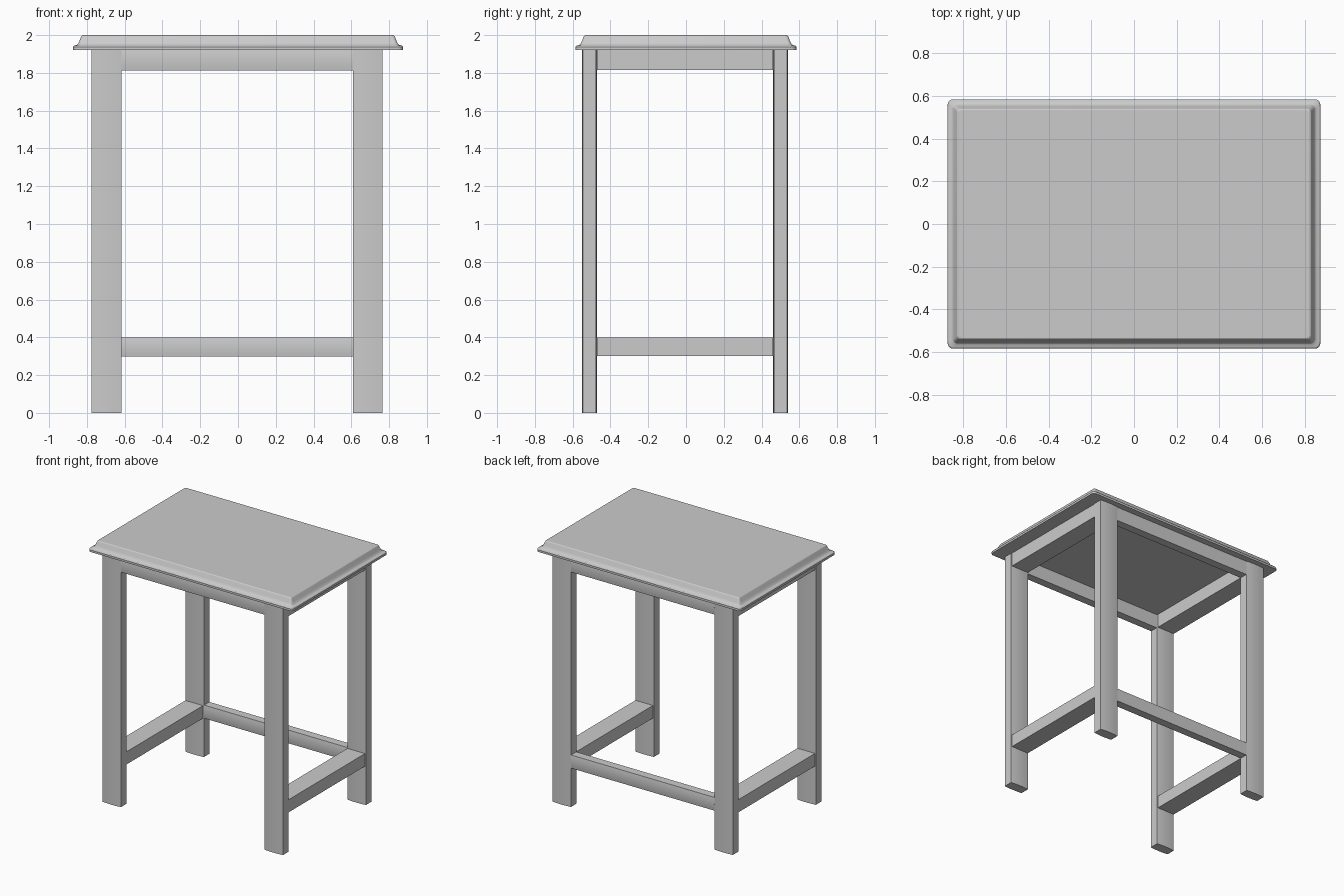
import bpy, bmesh, math
from mathutils import Vector

if "Cube" in bpy.data.objects:
    bpy.data.objects.remove(bpy.data.objects["Cube"])

CX, CY = -0.005, -0.005            # frame sits a hair off the top's centre
LX, LY = 0.692, 0.506              # leg centre offsets
LW, LD = 0.158, 0.080              # leg width (x) and depth (y)


def finish(name, bm):
    bmesh.ops.recalc_face_normals(bm, faces=bm.faces)
    me = bpy.data.meshes.new(name)
    bm.to_mesh(me)
    bm.free()
    ob = bpy.data.objects.new(name, me)
    bpy.context.collection.objects.link(ob)
    bpy.context.view_layer.objects.active = ob
    ob.select_set(True)
    bpy.ops.object.shade_smooth_by_angle(angle=math.radians(25))
    ob.select_set(False)
    return ob


def prism(name, outline, offset):
    """Extrude a closed outline of points along an offset."""
    bm = bmesh.new()
    face = bm.faces.new([bm.verts.new(p) for p in outline])
    new = bmesh.ops.extrude_face_region(bm, geom=[face])["geom"]
    bmesh.ops.translate(bm, verts=[v for v in new if isinstance(v, bmesh.types.BMVert)],
                        vec=Vector(offset))
    # keep the starting cap so the part is closed
    if not face.is_valid:
        bmesh.ops.holes_fill(bm, edges=bm.edges)
    return finish(name, bm)


def crowned(width, depth, crown=0.005, n=6):
    """Cross-section with gently bowed front and back faces."""
    side = []
    for i in range(n + 1):
        t = -1 + 2 * i / n
        side.append((t * width / 2, depth / 2 - crown * t * t))
    return side + [(-a, -b) for a, b in side]


# legs
for sx, xn in ((-1, "left"), (1, "right")):
    for sy, yn in ((-1, "front"), (1, "back")):
        prism(f"{yn}_{xn}_leg",
              [(CX + sx * LX + a, CY + sy * LY + b, 0) for a, b in crowned(LW, LD)],
              (0, 0, 1.925))


# long rails run along x between the legs
def long_rail(name, sy, z0, z1):
    x0 = LX - LW / 2
    prism(name, [(CX - x0, CY + sy * LY + b, (z0 + z1) / 2 + a)
                 for a, b in crowned(z1 - z0, LD - 0.006)], (2 * x0, 0, 0))


# side rails run along y between the legs
def side_rail(name, sx, z0, z1):
    y0, x, w = LY - LD / 2, CX + sx * LX, LW / 2 - 0.004
    prism(name, [(x - w, CY - y0, z0), (x + w, CY - y0, z0),
                 (x + w, CY - y0, z1), (x - w, CY - y0, z1)], (0, 2 * y0, 0))


long_rail("front_apron", -1, 1.812, 1.922)
long_rail("back_apron", 1, 1.812, 1.922)
long_rail("back_stretcher", 1, 0.298, 0.40)
for sx, xn in ((-1, "left"), (1, "right")):
    side_rail(f"{xn}_apron", sx, 1.815, 1.922)
    side_rail(f"{xn}_stretcher", sx, 0.30, 0.398)


# moulded table top: rounded rectangle rings stacked along an edge profile
def ring(bm, inset, z, n=5):
    hx, hy, r = 0.873 - inset, 0.584 - inset, 0.026 - inset * 0.25
    verts = []
    for k, (sx, sy) in enumerate(((1, 1), (-1, 1), (-1, -1), (1, -1))):
        for i in range(n + 1):
            a = math.pi / 2 * (k + i / n)
            verts.append(bm.verts.new((sx * (hx - r) + r * math.cos(a),
                                       sy * (hy - r) + r * math.sin(a), z)))
    return verts


profile = [(0.0, 1.922), (0.0, 1.938), (0.005, 1.944), (0.020, 1.948),
           (0.025, 1.952), (0.033, 1.968), (0.040, 1.986), (0.045, 1.996), (0.051, 2.0)]
bm = bmesh.new()
rings = [ring(bm, d, z) for d, z in profile]
for lo, hi in zip(rings, rings[1:]):
    for i in range(len(lo)):
        j = (i + 1) % len(lo)
        bm.faces.new((lo[i], lo[j], hi[j], hi[i]))
bm.faces.new(rings[0][::-1])
bm.faces.new(rings[-1])
finish("table_top", bm)
